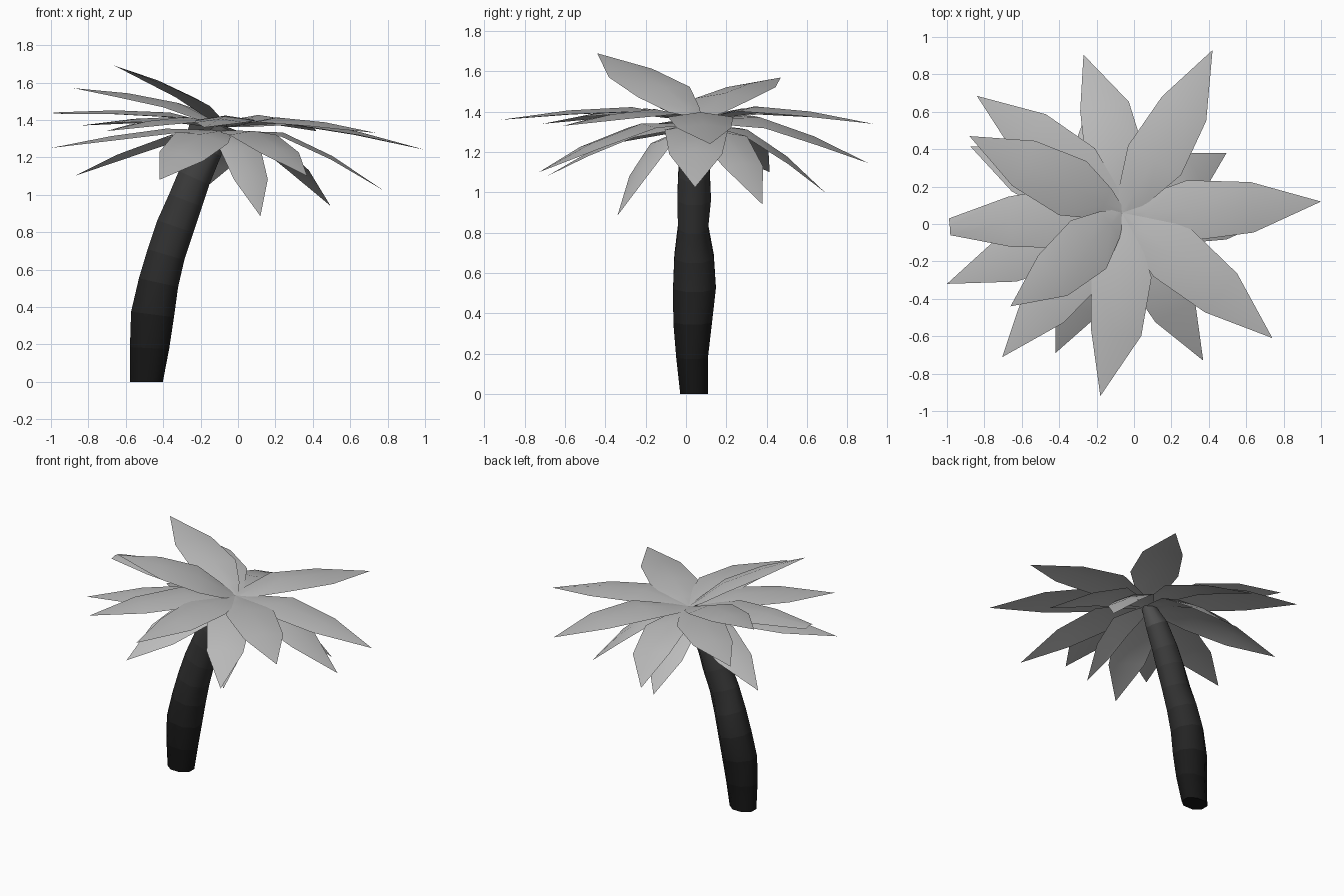
import bpy, bmesh, math
from mathutils import Vector

if "Cube" in bpy.data.objects:
    bpy.data.objects.remove(bpy.data.objects["Cube"])


def grey(name, v):
    mat = bpy.data.materials.new(name)
    mat.diffuse_color = (v, v, v, 1)
    mat.use_nodes = True
    mat.node_tree.nodes["Principled BSDF"].inputs["Base Color"].default_value = mat.diffuse_color
    return mat


def finish(bm, name, angle, mats):
    me = bpy.data.meshes.new(name)
    for m in mats:
        me.materials.append(m)
    bm.to_mesh(me)
    bm.free()
    ob = bpy.data.objects.new(name, me)
    bpy.context.collection.objects.link(ob)
    bpy.ops.object.select_all(action='DESELECT')
    ob.select_set(True)
    bpy.context.view_layer.objects.active = ob
    bpy.ops.object.shade_smooth_by_angle(angle=math.radians(angle))
    return ob


# Trunk: leaning stack of eight-sided rings (x, y, z, radius x, radius y, tilt)
RINGS = [(-.49, .04, 0, .09, .07, 0), (-.473, .03, .18, .107, .08, .05),
         (-.457, .033, .36, .117, .098, .13), (-.425, .042, .53, .107, .108, .22),
         (-.385, .04, .68, .1, .1, .3), (-.335, .035, .83, .098, .076, .35),
         (-.28, .04, .97, .09, .085, .38), (-.235, .04, 1.09, .083, .08, .45),
         (-.16, .045, 1.24, .07, .07, .5), (-.075, .05, 1.36, .04, .04, .5)]
SIDES = 8
# Bands get lighter towards the crown
BARK = [grey(f"bark_{k + 1}", v) for k, v in
        enumerate((.008, .011, .017, .024, .03, .036, .042, .05, .08))]
bm = bmesh.new()
loops = []
for x, y, z, rx, ry, tilt in RINGS:
    ring = []
    for i in range(SIDES):
        a = math.tau * (i + .5) / SIDES
        dx = rx * 1.06 * math.cos(a)
        ring.append(bm.verts.new((x + dx, y + ry * 1.06 * math.sin(a), z - dx * tilt)))
    loops.append(ring)
for k, (lo, hi) in enumerate(zip(loops, loops[1:])):
    for i in range(SIDES):
        j = (i + 1) % SIDES
        bm.faces.new((lo[i], lo[j], hi[j], hi[i])).material_index = k
bm.faces.new(loops[0][::-1])
bm.faces.new(loops[-1]).material_index = len(BARK) - 1
finish(bm, "trunk", 65, BARK)


# Leaf: arched blade with a midrib, widest at a third of its length
STATIONS = [(0, .025, 0, 0), (.12, .09, .35, .4), (.33, .162, 1, .8),
            (.65, .135, .75, 1), (1, 0, 0, 0)]
LEAF = grey("leaf_grey", .5)


def leaf(name, base, tip, arch=.06, width=1, roll=0, tip_width=0, bend=0):
    base, tip = Vector(base), Vector(tip)
    d = tip - base
    side = Vector((-d.y, d.x, 0)).normalized()
    up = d.cross(side).normalized()
    side = side * math.cos(roll) + up * math.sin(roll)
    bm = bmesh.new()
    rows = []
    for t, w, a, b in STATIONS:
        w = w * width if t < 1 else tip_width
        mid = base + d * t + up * arch * a + side * bend * b
        if w == 0:
            rows.append([bm.verts.new(mid)])
        else:
            rows.append([bm.verts.new(mid + side * w * s - up * .15 * w * abs(s))
                         for s in (-1, 0, 1)])
    for lo, hi in zip(rows, rows[1:]):
        for k in (0, 1):
            if len(hi) == 1:
                bm.faces.new((lo[k], hi[0], lo[k + 1]))
            else:
                bm.faces.new((lo[k], hi[k], hi[k + 1], lo[k + 1]))
    bm.normal_update()
    for f in bm.faces:
        if f.normal.z < 0:
            f.normal_flip()
    return finish(bm, name, 50, [LEAF])


# Upper crown: tip position, arch, roll, tip width, sideways bend
UPPER = [((.42, .93, 1.34), .07, 0, 0, -.02), ((1, .12, 1.24), .075, 0, 0, -.01),
         ((.74, -.61, 1.33), .06, 0, 0, .01), ((-.18, -.92, 1.36), .06, 0, 0, .045),
         ((-.66, -.44, 1.69), .055, -.17, 0, .02), ((-.88, .47, 1.57), .06, 0, 0, 0),
         ((-.27, .905, 1.145), .09, .2, 0, -.045), ((-.84, .685, 1.37), .05, 0, 0, -.02),
         ((-.985, -.015, 1.44), .05, 0, .045, 0), ((-.705, -.712, 1.34), .06, 0, 0, 0)]
for n, (tip, arch, roll, tw, bend) in enumerate(UPPER):
    leaf(f"upper_leaf_{n + 1}", (-.065, .06, 1.365), tip, arch, 1, roll, tw, bend)

# Lower crown: drooping leaves, tip position, arch, width, roll
LOWER = [((.775, .045, 1.025), .1, .97, 0), ((.495, .38, .94), .1, .85, 0),
         ((.37, -.73, 1.1), .08, .9, 0), ((.12, -.34, .885), .09, .75, 0),
         ((-.42, -.69, 1.08), .07, .95, -.2), ((-1, -.32, 1.25), .04, .95, 0),
         ((-.875, .415, 1.1), .06, .95, 0), ((-.22, .69, 1.0), .09, .95, .2)]
for n, (tip, arch, width, roll) in enumerate(LOWER):
    leaf(f"lower_leaf_{n + 1}", (-.075, .055, 1.345), tip, arch, width, roll)
